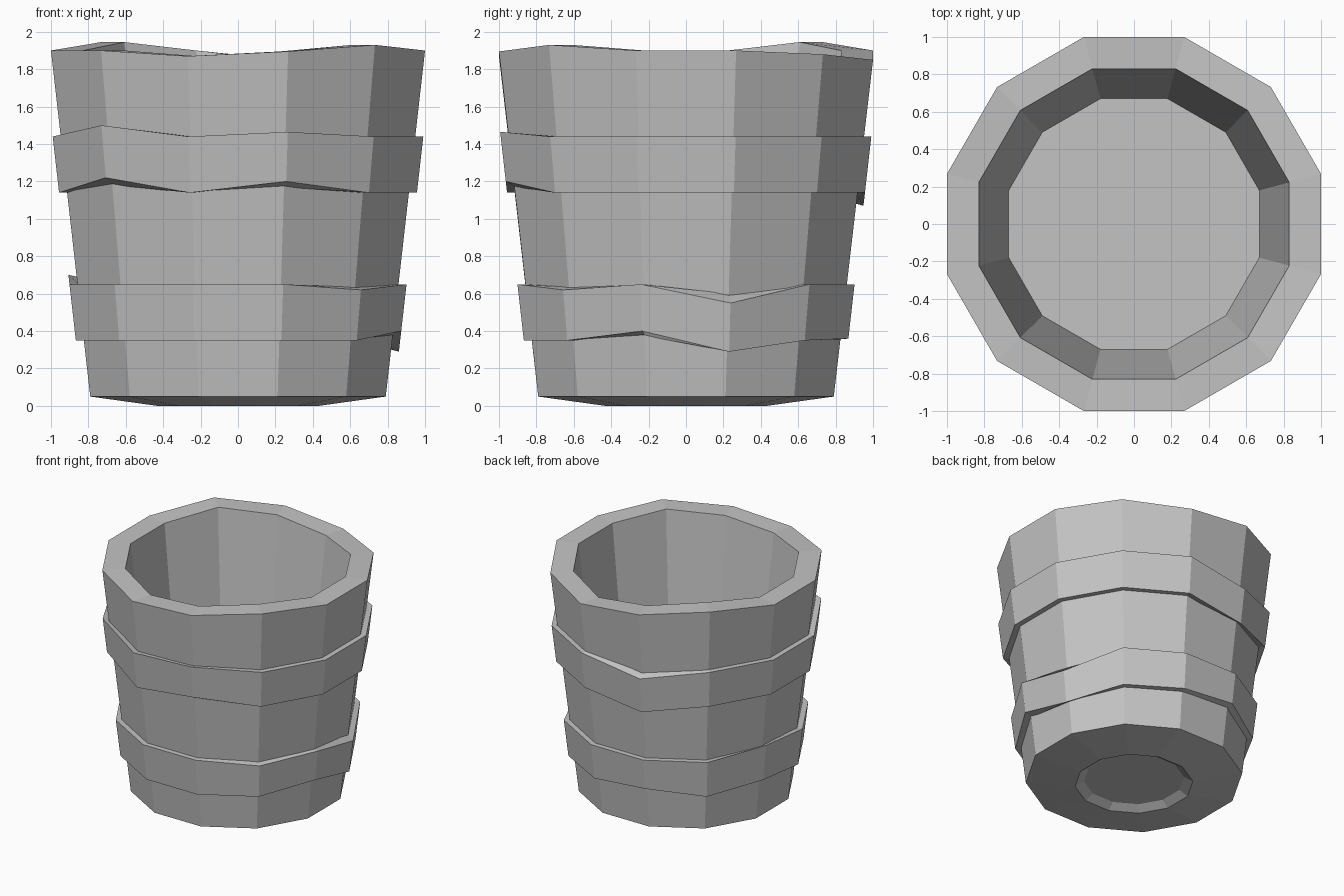
import bpy
import bmesh
import math

SIDES = 12
CORNER = 1 / math.cos(math.pi / SIDES)  # flat-to-flat half width -> corner radius

if "Cube" in bpy.data.objects:
    bpy.data.objects.remove(bpy.data.objects["Cube"], do_unlink=True)

grey = bpy.data.materials.new("plain grey")
grey.use_nodes = True
colour = (0.55, 0.55, 0.55, 1)
grey.diffuse_color = colour
grey.node_tree.nodes["Principled BSDF"].inputs["Base Color"].default_value = colour


def ring(half_width, z, offsets=None, share=1.0):
    """Twelve-sided ring; half_width is a number or a function of height."""
    points = []
    for k in range(SIDES):
        angle = math.tau * (k + 0.5) / SIDES
        height = z + share * (offsets or {}).get(k, 0)
        r = CORNER * (half_width(height) if callable(half_width) else half_width)
        points.append((r * math.cos(angle), r * math.sin(angle), height))
    return points


def loft(name, rings, closed=False):
    """Skin rings with quads; join the ends up or cap them."""
    bm = bmesh.new()
    loops = [[bm.verts.new(p) for p in pts] for pts in rings]
    pairs = list(zip(loops, loops[1:]))
    if closed:
        pairs.append((loops[-1], loops[0]))
    else:
        bm.faces.new(loops[0])
        bm.faces.new(loops[-1])
    for low, high in pairs:
        for k in range(SIDES):
            n = (k + 1) % SIDES
            bm.faces.new((low[k], low[n], high[n], high[k]))
    bmesh.ops.recalc_face_normals(bm, faces=bm.faces)
    mesh = bpy.data.meshes.new(name)
    bm.to_mesh(mesh)
    bm.free()
    mesh.materials.append(grey)
    obj = bpy.data.objects.new(name, mesh)
    bpy.context.collection.objects.link(obj)
    return obj


def wall(z):
    """Half width of the tapering outer wall."""
    return 0.79 + 0.1135 * (z - 0.05)


# Bucket body: recessed foot, sloping base, outer wall, uneven rim, inside
rim = {1: -0.02, 2: -0.05, 4: 0.045, 8: -0.03, 9: -0.005, 10: 0.03}
loft("bucket_body", [
    ring(0.365, 0.04),
    ring(0.43, 0),
    ring(0.79, 0.05),
    ring(1.0, 1.9, rim),
    ring(0.83, 1.9, rim),
    ring(0.67, 0.42),
])


# Hoops: bands hugging the wall, with bent edges
def hoop(name, bottom, top, bend_bottom, bend_top):
    def outer(z):
        return wall(z) + 0.043

    def inner(z):
        return wall(z) - 0.01

    loft(name, [
        ring(outer, bottom, bend_bottom),
        ring(outer, top, bend_top),
        ring(inner, top, bend_top, 0.5),
        ring(inner, bottom, bend_bottom, 0.5),
    ], closed=True)


hoop("lower_hoop", 0.35, 0.65,
     {0: -0.06, 2: 0.01, 3: 0.05, 5: 0.05, 11: 0.05},
     {0: -0.1, 5: 0.05, 10: -0.03})
hoop("upper_hoop", 1.14, 1.44,
     {3: -0.07, 7: 0.08, 9: 0.06},
     {3: -0.08, 7: 0.06, 9: 0.025})
